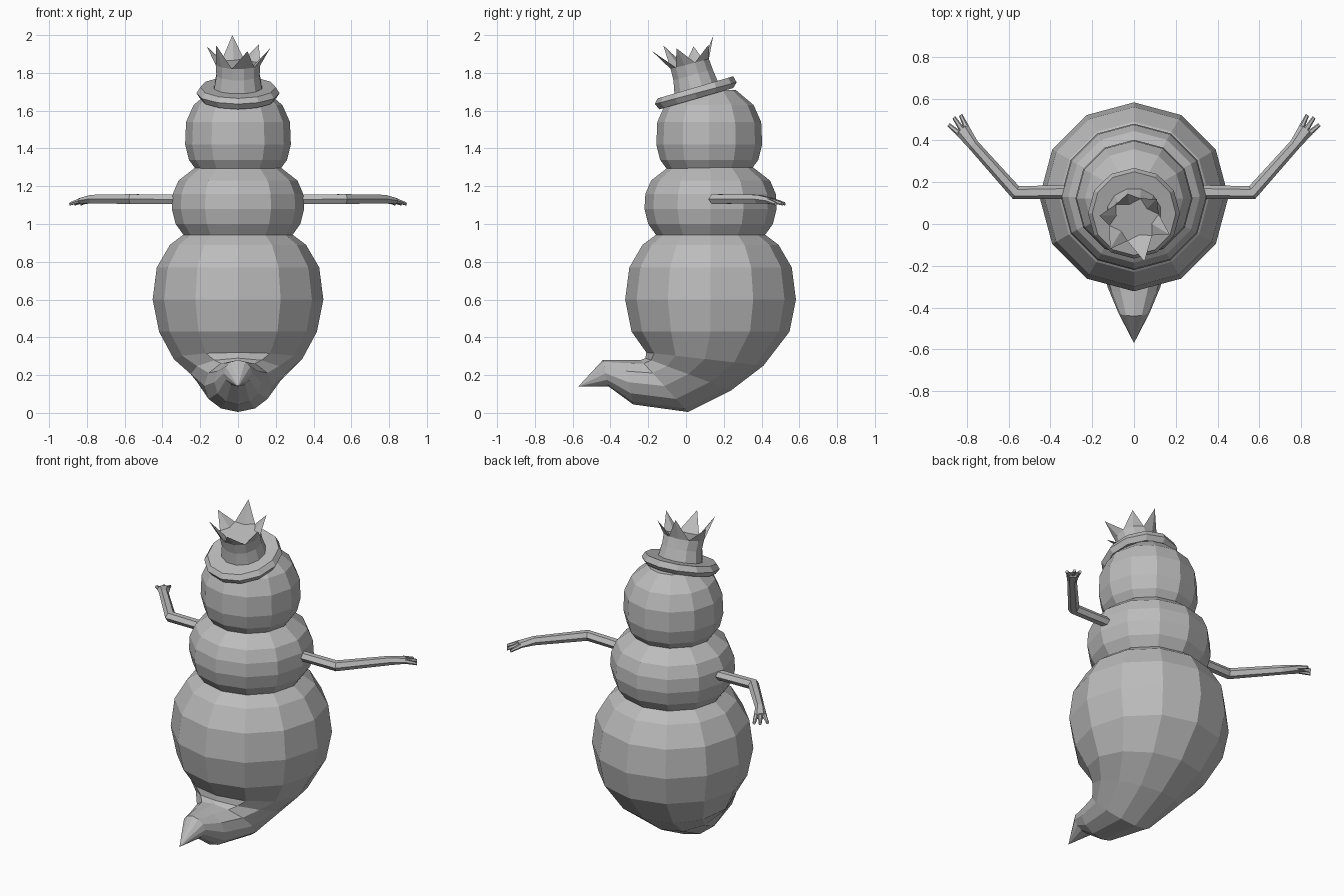
import bpy, bmesh
from math import sin, cos, pi, radians
from mathutils import Vector

cube = bpy.data.objects.get("Cube")
if cube:
    bpy.data.objects.remove(cube)

grey = bpy.data.materials.new("plain grey")
grey.use_nodes = True
COLOUR = (0.5, 0.5, 0.5, 1)
grey.diffuse_color = COLOUR
grey.node_tree.nodes["Principled BSDF"].inputs["Base Color"].default_value = COLOUR


def finish(name, bm):
    bmesh.ops.recalc_face_normals(bm, faces=bm.faces)
    mesh = bpy.data.meshes.new(name)
    bm.to_mesh(mesh)
    bm.free()
    mesh.materials.append(grey)
    obj = bpy.data.objects.new(name, mesh)
    bpy.context.collection.objects.link(obj)
    return obj


def loft(name, rings, tip=None):
    """Skin a list of rings, capping the ends, or closing on a tip point."""
    bm = bmesh.new()
    loops = [[bm.verts.new(p) for p in ring] for ring in rings]
    n = len(loops[0])
    for low, high in zip(loops, loops[1:]):
        for i in range(n):
            j = (i + 1) % n
            bm.faces.new((low[i], low[j], high[j], high[i]))
    bm.faces.new(loops[0])
    if tip:
        point = bm.verts.new(tip)
        for i in range(n):
            bm.faces.new((loops[-1][i], loops[-1][(i + 1) % n], point))
    else:
        bm.faces.new(loops[-1])
    return finish(name, bm)


def tilted_ring(yf, zf, yb, zb, half_width, sides=12, turn=0.0):
    """Oval through a front point and a back point on the centre plane."""
    front, back = Vector((0, yf, zf)), Vector((0, yb, zb))
    mid, reach = (front + back) / 2, (front - back) / 2
    angles = [2 * pi * i / sides + turn for i in range(sides)]
    return [mid + reach * cos(a) + Vector((half_width * sin(a), 0, 0)) for a in angles]


def level_ring(z, radius, y=0.13):
    return tilted_ring(y - radius, z, y + radius, z, radius)


# Lower body curling forward into a pointed tail
belly = [level_ring(z, r) for z, r in
         ((0.95, 0.28), (0.89, 0.36), (0.77, 0.43), (0.6, 0.452), (0.43, 0.418))]
belly += [tilted_ring(*r) for r in (
    (-0.21, 0.32, 0.41, 0.25, 0.34),
    (-0.215, 0.29, 0.24, 0.12, 0.25),
    (-0.24, 0.28, 0.01, 0.005, 0.18),
    (-0.33, 0.28, -0.28, 0.045, 0.125),
    (-0.44, 0.28, -0.41, 0.14, 0.075))]
loft("lower_body_and_tail", belly, tip=(0, -0.57, 0.14))

# Middle and head balls
loft("middle_body", [level_ring(z, r) for z, r in (
    (0.93, 0.28), (1.0, 0.33), (1.08, 0.35), (1.16, 0.345), (1.23, 0.315), (1.3, 0.225))])
loft("head", [level_ring(z, r, 0.123) for z, r in (
    (1.285, 0.22), (1.34, 0.26), (1.42, 0.28), (1.54, 0.275), (1.63, 0.235), (1.71, 0.14))])

# Tilted hat brim and crown
loft("hat_brim", [tilted_ring(*r) for r in (
    (-0.14, 1.607, 0.25, 1.72, 0.2),
    (-0.165, 1.635, 0.268, 1.75, 0.22),
    (-0.15, 1.665, 0.25, 1.782, 0.2),
    (-0.06, 1.69, 0.17, 1.757, 0.13))])
rim = tilted_ring(-0.085, 1.82, 0.125, 1.875, 0.122, 12, radians(15))
loft("hat_crown", [
    tilted_ring(-0.065, 1.68, 0.175, 1.75, 0.132, 12, radians(15)),
    tilted_ring(-0.07, 1.76, 0.145, 1.82, 0.118, 12, radians(15)),
    rim])

# Torn, outward-leaning points around the crown rim
tips = ((0.05, -0.18, 1.915), (0.17, -0.05, 1.93), (0.11, 0.12, 1.95),
        (-0.03, 0.145, 2.0), (-0.165, 0.04, 1.94), (-0.115, -0.12, 1.945))
centre = sum(rim, Vector()) / len(rim)
bm = bmesh.new()
for k, tip in enumerate(tips):
    left, mid, right = rim[2 * k - 1], rim[2 * k], rim[2 * k + 1]
    inner = centre.lerp(mid, 0.72)
    a, b, c, d, t = [bm.verts.new(p) for p in (left, mid, right, inner, tip)]
    for face in ((a, b, t), (b, c, t), (c, d, t), (d, a, t), (a, d, c, b)):
        bm.faces.new(face)
finish("crown_points", bm)


def limb(name, sections, side):
    """Six-sided tube: each section is x, y, z, bend angle, half width, half height."""
    rings = []
    for x, y, z, bend, w, h in sections:
        across = Vector((-sin(radians(bend)), cos(radians(bend)), 0))
        ring = []
        for i in range(6):
            a = pi * i / 3
            p = Vector((x, y, z + h * sin(a))) + across * (w * cos(a))
            ring.append((p.x * side, p.y, p.z))
        rings.append(ring)
    loft(name, rings)


# Bent arms with three-fingered hands
for side, label in ((1, "left"), (-1, "right")):
    limb(label + "_arm", (
        (0.3, 0.153, 1.13, 0, 0.034, 0.028),
        (0.565, 0.15, 1.132, 25, 0.034, 0.03),
        (0.77, 0.38, 1.132, 50, 0.027, 0.026),
        (0.825, 0.455, 1.122, 50, 0.038, 0.018)), side)
    for n, (bx, by, tx, ty) in enumerate((
            (0.803, 0.465, 0.83, 0.522),
            (0.822, 0.45, 0.862, 0.51),
            (0.838, 0.435, 0.888, 0.475))):
        bend = 55 - 8 * n
        limb(f"{label}_finger_{n + 1}", (
            (bx, by, 1.123, bend, 0.014, 0.014),
            (tx, ty, 1.107, bend, 0.009, 0.009)), side)
